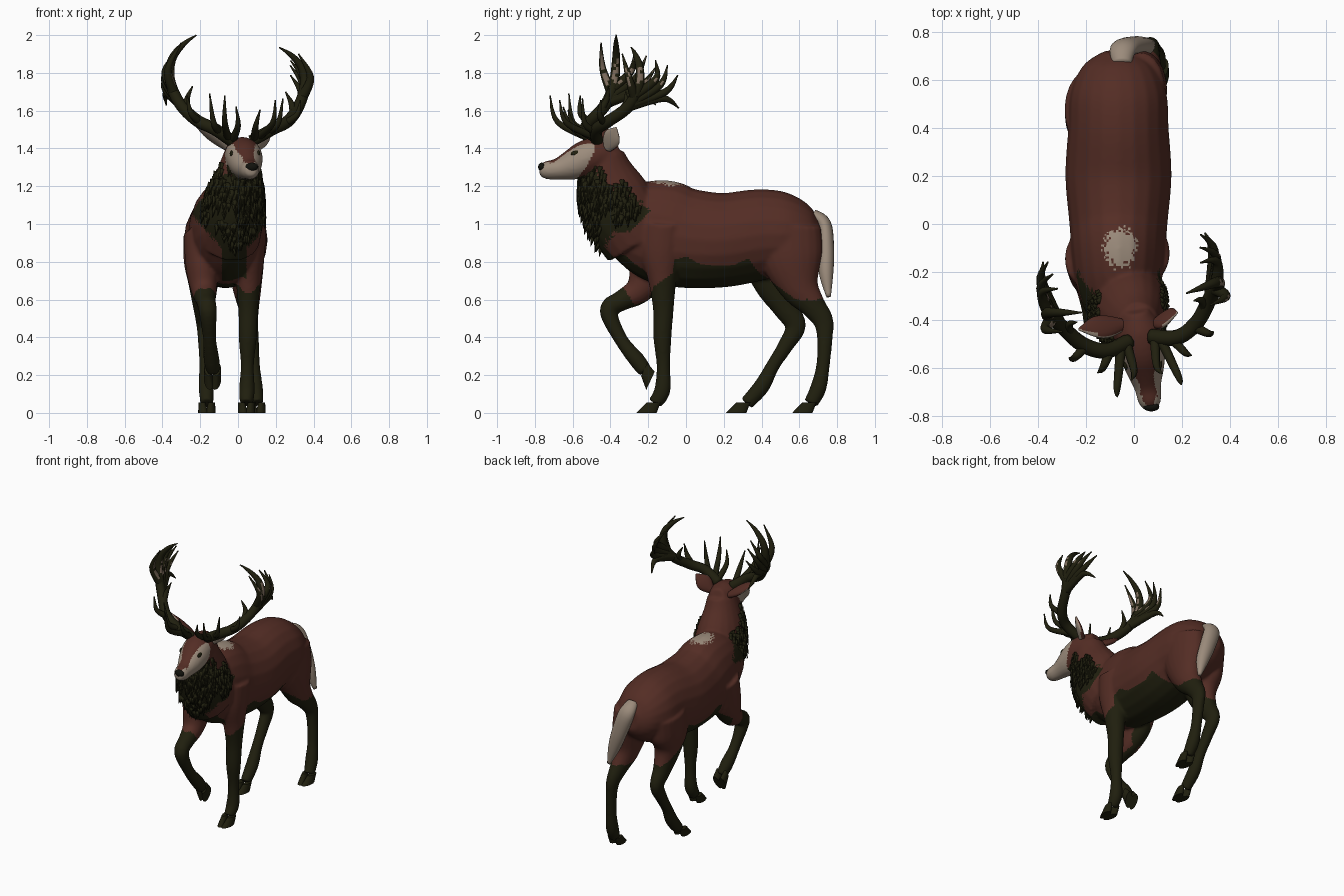
import bpy, bmesh, math, random
from mathutils import Vector, Matrix

random.seed(4)
if "Cube" in bpy.data.objects:
    bpy.data.objects.remove(bpy.data.objects["Cube"])


def material(name, rgb):
    mat = bpy.data.materials.new(name)
    mat.use_nodes = True
    mat.diffuse_color = (*rgb, 1)
    mat.node_tree.nodes["Principled BSDF"].inputs["Base Color"].default_value = (*rgb, 1)
    return mat


BROWN = material("russet coat", (.088, .026, .018))
DARK = material("dark olive hair", (.0145, .0138, .0045))
BEIGE = material("pale beige hair", (.33, .26, .2))
HORN = material("worn horn", (.2, .145, .105))
BLACK = material("black nose and eyes", (.006, .006, .004))


def spline(points, steps):
    """Smooth a list of number tuples with a Catmull-Rom curve."""
    rows = [points[0], *points, points[-1]]
    out = []
    for i in range(len(points) - 1):
        before, start, end, after = rows[i:i + 4]
        for k in range(steps):
            t = k / steps
            out.append([b + t * (c - a) / 2 + t * t * (2 * a - 5 * b + 4 * c - d) / 2
                        + t ** 3 * (3 * (b - c) + d - a) / 2
                        for a, b, c, d in zip(before, start, end, after)])
    out.append(list(points[-1]))
    return out


def frames(points, ref, steps):
    """Centre, sideways axis, depth axis and both radii along the path."""
    rows = spline(points, steps)
    centres = [Vector(row[:3]) for row in rows]
    out = []
    for i, row in enumerate(rows):
        tangent = (centres[min(i + 1, len(rows) - 1)] - centres[max(i - 1, 0)]).normalized()
        side = (Vector(ref) - tangent * tangent.dot(Vector(ref))).normalized()
        out.append((centres[i], side, tangent.cross(side), max(row[3], .004), max(row[-1], .004)))
    return out


def tube(bm, points, ref=(1, 0, 0), sides=20, steps=5):
    """Closed loft of rings; points are x, y, z, width radius and, if oval, depth radius."""
    rings = []
    angles = [math.tau * k / sides for k in range(sides)]
    for centre, side, deep, a, b in frames(points, ref, steps):
        rings.append([bm.verts.new(centre + side * a * math.cos(w) + deep * b * math.sin(w))
                      for w in angles])
    for low, high in zip(rings, rings[1:]):
        for k in range(sides):
            n = (k + 1) % sides
            bm.faces.new((low[k], low[n], high[n], high[k]))
    bm.faces.new(rings[0][::-1])
    bm.faces.new(rings[-1])


def finish(name, bm, *mats):
    bmesh.ops.recalc_face_normals(bm, faces=bm.faces[:])
    mesh = bpy.data.meshes.new(name)
    bm.to_mesh(mesh)
    bm.free()
    for mat in mats:
        mesh.materials.append(mat)
    ob = bpy.data.objects.new(name, mesh)
    bpy.context.scene.collection.objects.link(ob)
    for face in mesh.polygons:
        face.use_smooth = True
    return ob


def paint(ob, rule):
    for face in ob.data.polygons:
        face.material_index = rule(face.center, face.normal)
        face.use_smooth = True


def inside(outline, y, z):
    """True when the point lies in the side-on outline."""
    hit = False
    for (a, b), (c, d) in zip(outline, outline[1:] + outline[:1]):
        if (b > z) != (d > z) and y < a + (z - b) * (c - a) / (d - b):
            hit = not hit
    return hit


def leg(bm, hip_x, foot_x, joints, thickness):
    """Leg loft through side-on joints, drifting sideways from hip to foot."""
    last = len(joints) - 1
    tube(bm, [(hip_x + (foot_x - hip_x) * i / last, *joint, *radii)
              for i, (joint, radii) in enumerate(zip(joints, thickness))])


# Torso, neck and head profiles: y, z and radii, with x set by a rule for the turned head
torso = [(.72, .95, .06, .07), (.665, .945, .145, .145), (.55, .945, .2, .215), (.4, .945, .21, .24),
         (.2, .915, .222, .25), (0, .925, .205, .265), (-.13, .96, .195, .275),
         (-.26, .985, .175, .24), (-.38, 1, .13, .16), (-.44, 1, .07, .09)]
neck = [(-.25, .92, .16, .2), (-.34, 1.05, .165, .2), (-.39, 1.17, .145, .185),
        (-.42, 1.28, .115, .145), (-.43, 1.38, .09, .1)]
head = [(-.36, 1.4, .05), (-.43, 1.375, .09), (-.52, 1.35, .098), (-.6, 1.315, .083),
        (-.68, 1.291, .057), (-.74, 1.285, .048), (-.775, 1.283, .028)]
neck = [((row[1] - 1.24) * .14, *row) for row in neck]

# Body: all the lofts fused into one smooth skin
bm = bmesh.new()
tube(bm, [(-.065, *row) for row in torso])
tube(bm, neck)
tube(bm, [(-.045 - row[0] * .15, *row) for row in head])
fore = [(.09, .12), (.085, .112), (.068, .075), (.052, .055), (.048, .048), (.035, .036),
        (.042, .043), (.034, .038)]
hind = [(.1, .165), (.1, .165), (.078, .108), (.057, .069), (.042, .055), (.036, .042),
        (.034, .036), (.041, .043), (.034, .038)]
leg(bm, .06, .045, [(-.12, 1), (-.13, .85), (-.125, .7), (-.12, .55), (-.125, .4), (-.12, .25),
                    (-.125, .12), (-.165, .05)], fore)
leg(bm, -.2, -.13, [(-.14, .95), (-.19, .76), (-.25, .65), (-.34, .595), (-.41, .54),
                    (-.345, .39), (-.26, .28), (-.215, .22)], fore)
leg(bm, .03, .1, [(.55, .98), (.56, .82), (.6, .67), (.67, .57), (.725, .49), (.735, .4),
                  (.725, .25), (.7, .13), (.66, .05)], hind)
leg(bm, -.19, -.165, [(.48, .95), (.46, .8), (.47, .68), (.525, .56), (.58, .46), (.53, .36),
                      (.46, .25), (.4, .14), (.32, .05)], hind)
body = finish("body", bm, BROWN, DARK, BEIGE)
fuse = body.modifiers.new("fuse", 'REMESH')
fuse.mode = 'VOXEL'
fuse.voxel_size = .01
soften = body.modifiers.new("soften", 'SMOOTH')
soften.factor = .5
soften.iterations = 5
graph = bpy.context.evaluated_depsgraph_get()
skin = bpy.data.meshes.new_from_object(body.evaluated_get(graph))
body.modifiers.clear()
body.data = skin

# Coat pattern, as outlines seen from the side
underside = [(-.9, -.1), (-.9, .6), (-.33, .66), (-.27, .57), (-.2, .6), (-.17, .67), (-.07, .74),
             (-.06, .81), (0, .83), (.08, .785), (.25, .78), (.33, .82), (.38, .75), (.58, .6),
             (.8, .6), (.8, -.1)]
ruff = [(-.64, 1.23), (-.48, 1.28), (-.42, 1.2), (-.28, 1.15), (-.19, 1.07), (-.27, .98),
        (-.36, .78), (-.7, .7)]
cheek = [(-.8, 1.2), (-.8, 1.31), (-.7, 1.335), (-.56, 1.42), (-.49, 1.43), (-.49, 1.37),
         (-.53, 1.3), (-.61, 1.2)]


def maned(p):
    """The ruff narrows to a point low on the chest."""
    return inside(ruff, p.y, p.z) and p.z > .8 + abs(p.x + .02) * 1.1


def coat(c, n):
    ragged = random.uniform(-.012, .012)
    if inside(cheek, c.y, c.z):
        return 0 if n.z > .72 and c.y > -.72 else 2
    if inside(underside, c.y, c.z) or maned(c + Vector((0, ragged, ragged))):
        return 1
    if c.y < -.2 and c.z < .88 and abs(c.x + .02) < .065:
        return 1
    if c.z > 1.12 and math.hypot((c.x + .06) / .07, (c.y + .1) / .075) < 1 + ragged * 22:
        return 2
    return 0


paint(body, coat)

# Mane: shaggy tufts hanging from the front and sides of the neck
bm = bmesh.new()
rings = frames(neck, (1, 0, 0), 6)
for _ in range(650):
    centre, side, deep, a, b = random.choice(rings)
    w = random.uniform(-2.1, 2.1)
    out = side * math.sin(w) - deep * math.cos(w)
    root = centre + side * a * math.sin(w) - deep * b * math.cos(w)
    if maned(root - Vector((0, 0, .04))):
        hang = (Vector((0, 0, -1)) + out * .3).normalized()
        place = Matrix.Translation(root + hang * .01) @ hang.to_track_quat('Z', 'Y').to_matrix().to_4x4()
        bmesh.ops.create_cone(bm, cap_ends=True, segments=5, radius1=.015, radius2=.001,
                              depth=random.uniform(.04, .07), matrix=place)
finish("mane", bm, DARK)


# Hooves: two tapered toes, leaning back to the pastern
def hoof(name, spot, pitch=0):
    bm = bmesh.new()
    lean = Matrix.Identity(4)
    lean[1][2] = .7
    for s in (-1, 1):
        toe = (Matrix.Translation(spot) @ Matrix.Rotation(math.radians(pitch), 4, 'X')
               @ Matrix.Translation((s * .023, 0, 0)) @ Matrix.Rotation(s * -.15, 4, 'Z')
               @ lean @ Matrix.Diagonal((.8, 1.7, 1, 1)))
        bmesh.ops.create_cone(bm, cap_ends=True, segments=12, radius1=.032, radius2=.022,
                              depth=.056, matrix=toe)
    for face in finish(name, bm, DARK).data.polygons:
        face.use_smooth = len(face.vertices) == 4


hoof("left_front_hoof", (.045, -.19, .028))
hoof("right_front_hoof", (-.135, -.205, .2), 65)
hoof("left_hind_hoof", (.1, .635, .028))
hoof("right_hind_hoof", (-.165, .285, .028))

# Tail, swung towards the left
bm = bmesh.new()
tube(bm, [(-.05, .67, 1.05, .04, .03), (-.045, .73, 1, .056, .038), (0, .742, .87, .054, .042),
          (.045, .742, .74, .042, .038), (.08, .755, .615, .012, .012)])
finish("tail", bm, BEIGE)

# Ears: brown backs and pale openings
for name, s, base, tip in (("left_ear", 1, (.09, -.415, 1.4), (.18, -.37, 1.51)),
                           ("right_ear", -1, (-.045, -.42, 1.4), (-.23, -.44, 1.53))):
    opening = Vector((.6 * s, -.5, .25))
    bm = bmesh.new()
    tube(bm, [(*Vector(base).lerp(Vector(tip), f), w, d) for f, w, d in
              ((0, .025, .02), (.35, .05, .02), (.65, .046, .016), (1, .005, .005))],
         ref=(-.5 * s, -.6, 0), sides=14)
    paint(finish(name, bm, BROWN, BEIGE), lambda c, n: int(n.dot(opening) > -.05))

# Antlers: a beam, and tines given by their place along it, a bend and a tip
beam = [(-.02, -.49, 1.43), (-.12, -.53, 1.5), (-.22, -.5, 1.55), (-.31, -.42, 1.64),
        (-.36, -.38, 1.76), (-.35, -.37, 1.87), (-.29, -.37, 1.95), (-.22, -.37, 2)]
tines = [(.05, (-.07, -.68, 1.54), (-.07, -.72, 1.68)), (.12, (-.13, -.6, 1.54), (-.15, -.62, 1.69)),
         (.03, (0, -.61, 1.52), (-.01, -.65, 1.62)), (.26, (-.25, -.56, 1.59), (-.27, -.56, 1.68)),
         (.36, (-.27, -.42, 1.66), (-.24, -.41, 1.73)), (.43, (-.38, -.25, 1.69), (-.38, -.16, 1.63)),
         (.44, (-.39, -.24, 1.73), (-.36, -.16, 1.83)), (.46, (-.39, -.27, 1.77), (-.34, -.21, 1.89)),
         (.5, (-.37, -.44, 1.82), (-.3, -.45, 1.96)), (.52, (-.385, -.29, 1.81), (-.32, -.27, 1.92))]
smooth_beam = spline(beam, 10)
turn = Matrix.Rotation(math.radians(20), 3, 'Z')


def mirrored(p):
    """Swap sides, then turn and lower the antler with the tilted head."""
    d = Vector(p) - Vector((-.02, -.5, 1.46))
    return turn @ Vector((-d.x, d.y, d.z * .87)) + Vector((.075, -.48, 1.465))


def branch(bm, points, radius, power):
    last = len(points) - 1
    tube(bm, [(*p, radius * (1 - (i / last) ** power) + .003) for i, p in enumerate(points)],
         ref=(.3, 1, .1), sides=10, steps=6)


def worn(c, n):
    """Pale rubbed streaks along the upper tines."""
    return int(c.z > 1.74 and n.x > .85 and random.random() < .6)


for name, place in (("right_antler", Vector), ("left_antler", mirrored)):
    bm = bmesh.new()
    branch(bm, [place(p) for p in beam], .03, 3)
    for along, bend, tip in tines:
        start = smooth_beam[round(along * (len(smooth_beam) - 1))]
        branch(bm, [place(p) for p in (start, bend, tip)], .019 if along < .4 else .025, 1.5)
    paint(finish(name, bm, DARK, HORN), worn)

# Eyes and nose
for name, spot, size, mat in (("left_eye", (.108, -.58, 1.372), (.01, .03, .017), DARK),
                              ("right_eye", (-.034, -.58, 1.372), (.01, .03, .017), DARK),
                              ("nose", (.072, -.763, 1.302), (.034, .02, .023), BLACK)):
    bm = bmesh.new()
    bmesh.ops.create_uvsphere(bm, u_segments=16, v_segments=10, radius=1,
                              matrix=Matrix.Translation(spot) @ Matrix.Diagonal((*size, 1)))
    finish(name, bm, mat)
